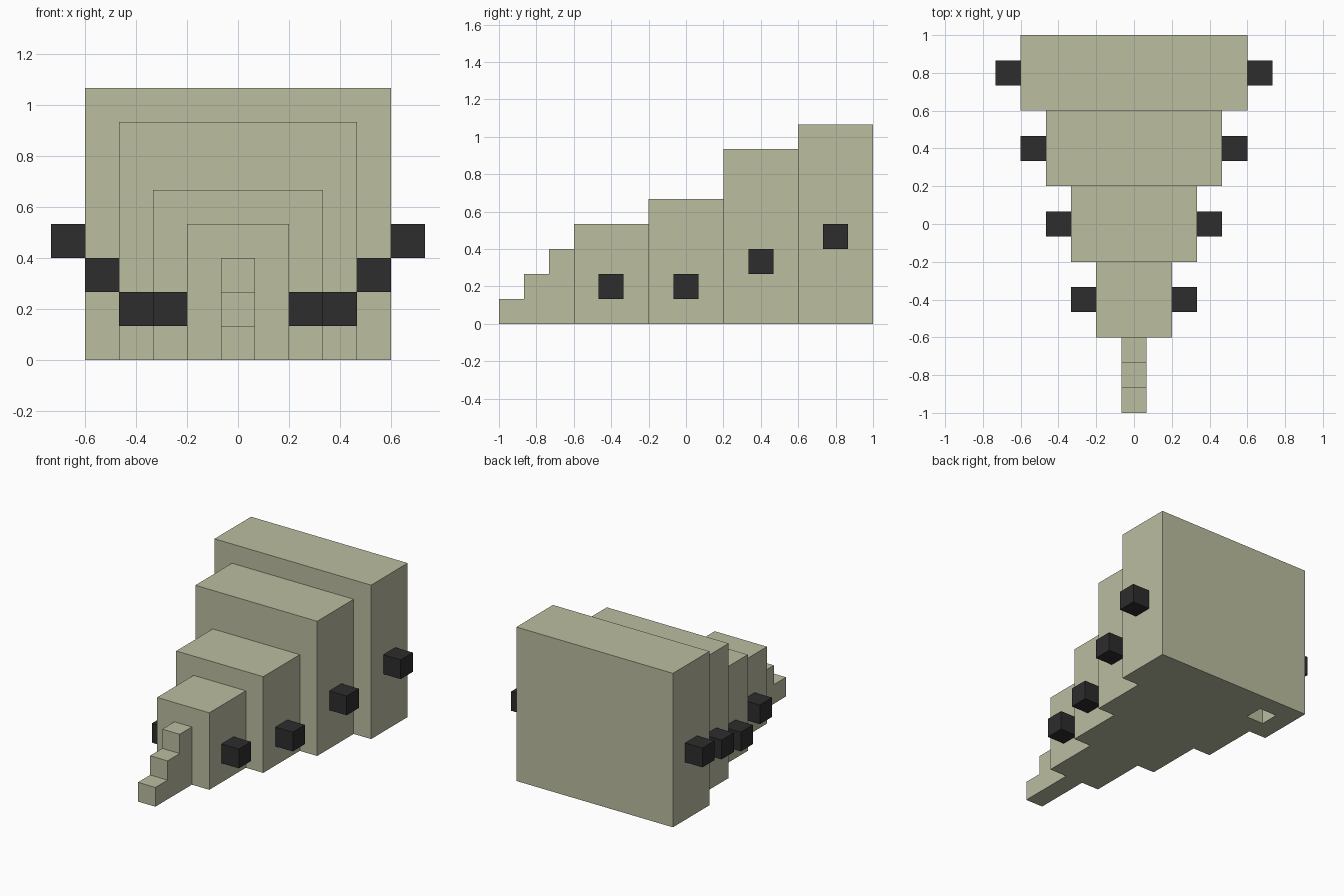
import bpy
import bmesh
from mathutils import Vector

default = bpy.data.objects.get("Cube")
if default:
    bpy.data.objects.remove(default, do_unlink=True)

U = 2 / 15  # block unit: the model is 15 blocks long


def material(name, rgb):
    m = bpy.data.materials.new(name)
    m.use_nodes = True
    m.diffuse_color = (*rgb, 1)
    bsdf = m.node_tree.nodes["Principled BSDF"]
    bsdf.inputs["Base Color"].default_value = (*rgb, 1)
    bsdf.inputs["Roughness"].default_value = 0.9
    return m


SAGE = material("pale sage", (0.497, 0.509, 0.352))
BLACK = material("charcoal", (0.026, 0.026, 0.026))


def block(name, lo, hi, mat, pit=None):
    """Box between two corners in block units; pit = (x0, x1, y0, y1, depth) in its underside."""
    lo, hi = Vector(lo) * U, Vector(hi) * U
    bm = bmesh.new()
    bmesh.ops.create_cube(bm, size=1)
    for v in bm.verts:
        v.co = Vector([lo[i] if v.co[i] < 0 else hi[i] for i in range(3)])
    if pit:
        x0, x1, y0, y1, depth = [p * U for p in pit]
        # Slice the bottom face into a grid, then push the middle cell up
        for co, no in (((x0, 0, 0), (1, 0, 0)), ((x1, 0, 0), (1, 0, 0)),
                       ((0, y0, 0), (0, 1, 0)), ((0, y1, 0), (0, 1, 0))):
            faces = [f for f in bm.faces if f.normal.z < -0.9]
            edges = {e for f in faces for e in f.edges}
            verts = {v for f in faces for v in f.verts}
            bmesh.ops.bisect_plane(bm, geom=faces + list(edges) + list(verts),
                                   plane_co=co, plane_no=no)
            bm.normal_update()
        cell = [f for f in bm.faces if f.normal.z < -0.9
                and x0 < f.calc_center_median().x < x1
                and y0 < f.calc_center_median().y < y1]
        pushed = bmesh.ops.extrude_discrete_faces(bm, faces=cell)["faces"]
        bmesh.ops.translate(bm, vec=(0, 0, depth),
                            verts=list({v for f in pushed for v in f.verts}))
        bmesh.ops.recalc_face_normals(bm, faces=bm.faces)
    mesh = bpy.data.meshes.new(name)
    bm.to_mesh(mesh)
    bm.free()
    mesh.materials.append(mat)
    ob = bpy.data.objects.new(name, mesh)
    bpy.context.collection.objects.link(ob)
    return ob


# Stepped nose, three blocks rising towards the body
for i in range(3):
    block(f"nose_step_{i + 1}", (-0.5, -7.5 + i, 0), (0.5, -6.5 + i, i + 1), SAGE)

# Body sections, front to back: half width, height, bottom of the side block
sections = [(1.5, 4, 1), (2.5, 5, 1), (3.5, 7, 2), (4.5, 8, 3)]
for i, (w, h, z) in enumerate(sections):
    y = -4.5 + 3 * i
    # The rear section has a one-block pit in its underside
    pit = (-3.5, -2.5, y + 1, y + 2, 1) if i == 3 else None
    block(f"body_section_{i + 1}", (-w, y, 0), (w, y + 3, h), SAGE, pit)
    # Dark blocks on both sides
    block(f"left_side_block_{i + 1}", (w, y + 1, z), (w + 1, y + 2, z + 1), BLACK)
    block(f"right_side_block_{i + 1}", (-w - 1, y + 1, z), (-w, y + 2, z + 1), BLACK)
